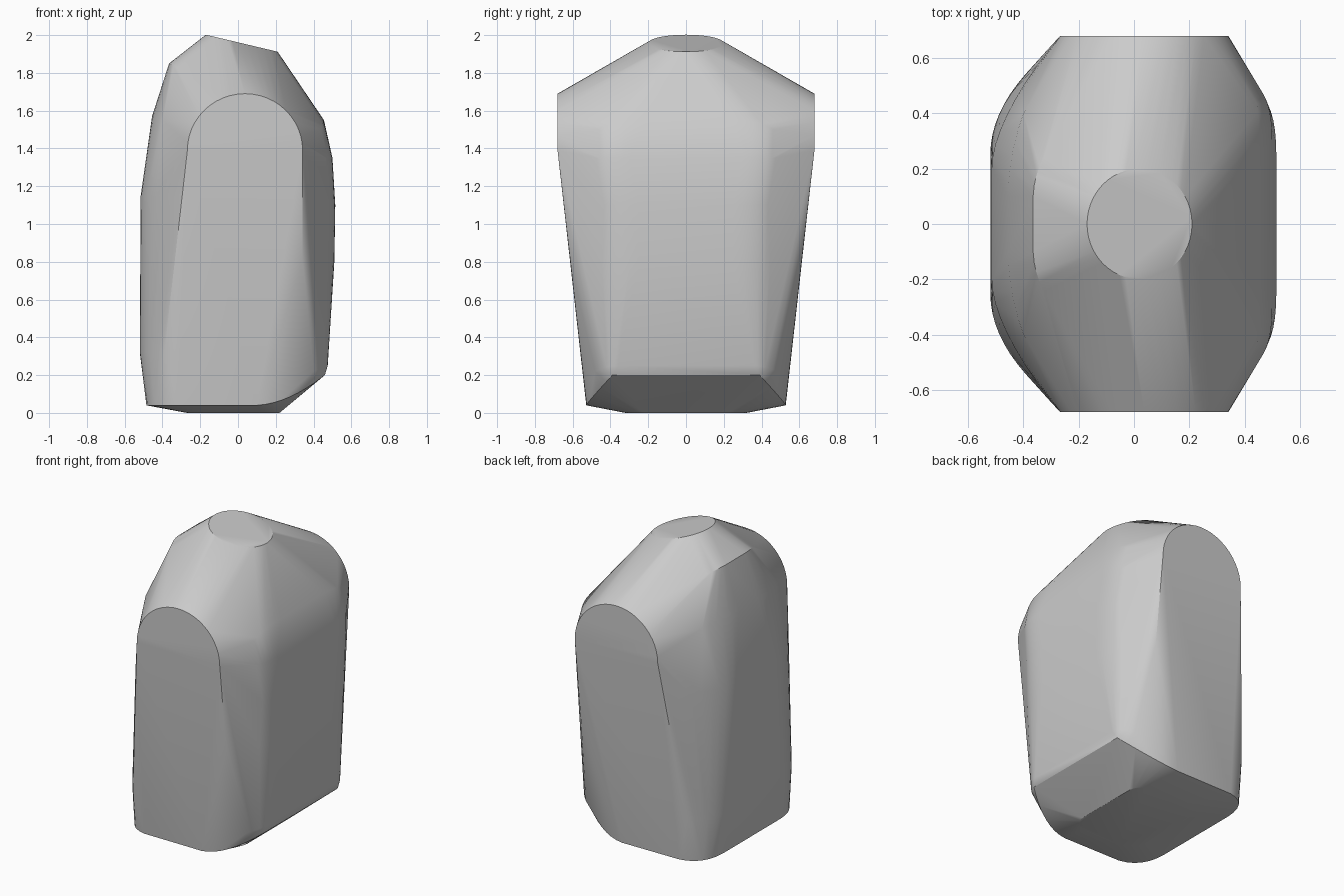
import bpy
import bmesh
from math import sin, cos, pi, radians

cube = bpy.data.objects.get("Cube")
if cube:
    bpy.data.objects.remove(cube, do_unlink=True)

grey = bpy.data.materials.new("plain grey")
grey.use_nodes = True
colour = (0.6, 0.6, 0.6, 1.0)
grey.diffuse_color = colour
grey.node_tree.nodes["Principled BSDF"].inputs["Base Color"].default_value = colour


def bend(a, c, b, steps=6):
    """Points of a curved corner from a to b, pulled towards c."""
    return [tuple((1 - t) ** 2 * p + 2 * t * (1 - t) * q + t * t * r
                  for p, q, r in zip(a, c, b))
            for t in (i / steps for i in range(steps + 1))]


points = []  # one half, y >= 0

# Neck opening, dipping towards the front of the chest
for i in range(25):
    a = pi * i / 24
    points.append((0.02 + 0.19 * cos(a), 0.2 * sin(a), 1.957 - 0.045 * cos(a)))

# Arched shoulder cap
for i in range(25):
    a = pi * i / 24
    points.append((0.037 + 0.305 * cos(a), 0.68, 1.39 + 0.3 * sin(a)))

# Chest side of the trunk, from collar to hem
points += bend((0.455, 0.2, 1.55), (0.455, 0.4, 1.55), (0.44, 0.46, 1.5))
points += bend((0.5, 0.3, 1.35), (0.5, 0.42, 1.35), (0.465, 0.475, 1.35))
points += bend((0.515, 0.25, 1.1), (0.515, 0.4, 1.1), (0.47, 0.455, 1.1))
points += bend((0.51, 0.25, 0.8), (0.51, 0.4, 0.8), (0.45, 0.47, 0.8))
points += bend((0.475, 0.36, 0.25), (0.475, 0.42, 0.25), (0.4, 0.48, 0.22))
points.append((0.342, 0.612, 0.8))

# Back side of the trunk
points += bend((-0.365, 0.1, 1.85), (-0.36, 0.22, 1.85), (-0.28, 0.3, 1.8))
points += bend((-0.455, 0.1, 1.57), (-0.455, 0.25, 1.57), (-0.4, 0.4, 1.55))
points += bend((-0.515, 0.2, 1.15), (-0.515, 0.36, 1.15), (-0.3, 0.645, 1.15), 8)
points += bend((-0.52, 0.25, 0.32), (-0.52, 0.4, 0.32), (-0.39, 0.545, 0.32), 8)

# Hem, sloped up at the chest side, and the flat base
points += bend((-0.485, 0.3, 0.04), (-0.48, 0.5, 0.04), (-0.32, 0.525, 0.04))
points += bend((0.1, 0.528, 0.04), (0.27, 0.528, 0.05), (0.46, 0.39, 0.2), 8)
points += bend((-0.27, 0.2, 0.0), (-0.26, 0.3, 0.0), (-0.15, 0.32, 0.0))
points += bend((0.1, 0.32, 0.0), (0.21, 0.32, 0.0), (0.22, 0.22, 0.0))

# Wrap both halves in one skin
bm = bmesh.new()
for x, y, z in points:
    for side in (-1, 1):
        bm.verts.new((x, side * y, z))
bmesh.ops.remove_doubles(bm, verts=bm.verts[:], dist=0.001)
hull = bmesh.ops.convex_hull(bm, input=bm.verts[:])
spare = {v for v in hull["geom_interior"] + hull["geom_unused"]
         if isinstance(v, bmesh.types.BMVert)}
bmesh.ops.delete(bm, geom=list(spare), context="VERTS")
bmesh.ops.dissolve_limit(bm, angle_limit=radians(0.5),
                         verts=bm.verts[:], edges=bm.edges[:])
bmesh.ops.recalc_face_normals(bm, faces=bm.faces[:])

mesh = bpy.data.meshes.new("torso")
bm.to_mesh(mesh)
bm.free()
mesh.materials.append(grey)
torso = bpy.data.objects.new("torso", mesh)
bpy.context.collection.objects.link(torso)

# Soft shading with crisp rims
bpy.ops.object.select_all(action="DESELECT")
torso.select_set(True)
bpy.context.view_layer.objects.active = torso
bpy.ops.object.shade_smooth_by_angle(angle=radians(30))
